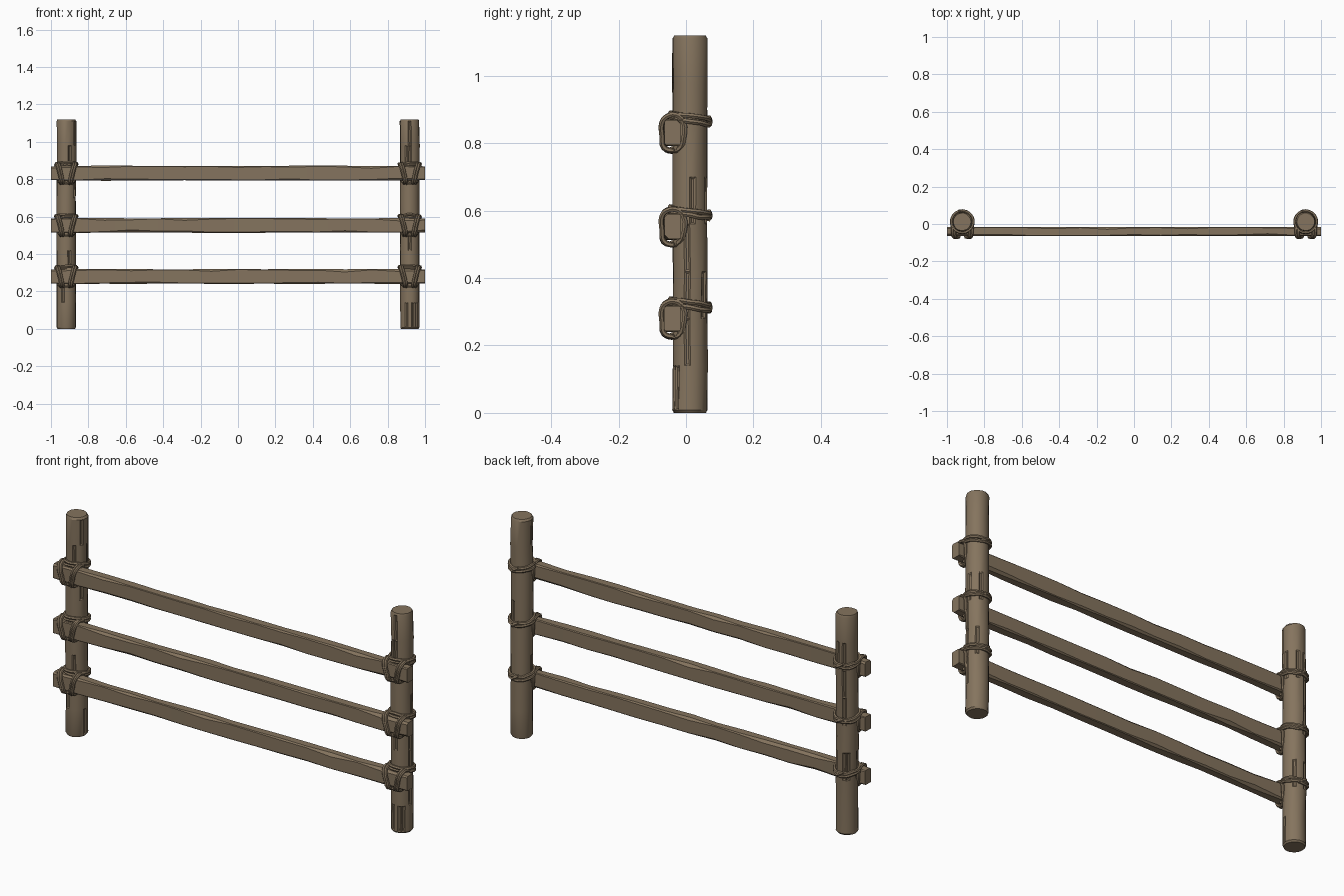
import bpy, bmesh, math, random
from mathutils import Vector

if "Cube" in bpy.data.objects:
    bpy.data.objects.remove(bpy.data.objects["Cube"])

random.seed(4)
wood = bpy.data.materials.new("weathered brown wood")
wood.diffuse_color = (0.235, 0.175, 0.112, 1)
wood.use_nodes = True
wood.node_tree.nodes["Principled BSDF"].inputs["Base Color"].default_value = wood.diffuse_color

POST_X, POST_Y, POST_R, POST_H = 0.918, 0.012, 0.052, 1.12
RAILS = {"top": 0.832, "middle": 0.553, "bottom": 0.28}


def jit(a):
    return random.uniform(-a, a)


def finish(obj, angle=30):
    obj.data.materials.clear()
    obj.data.materials.append(wood)
    bpy.ops.object.select_all(action='DESELECT')
    obj.select_set(True)
    bpy.context.view_layer.objects.active = obj
    bpy.ops.object.shade_smooth_by_angle(angle=math.radians(angle))


def loft(name, rings, crack_every=0):
    """Skin a list of equal-sized rings, cap the ends, gouge some side faces."""
    bm = bmesh.new()
    loops = [[bm.verts.new(p) for p in r] for r in rings]
    n = len(rings[0])
    sides = []
    for a, b in zip(loops, loops[1:]):
        for i in range(n):
            sides.append(bm.faces.new((a[i], a[(i + 1) % n], b[(i + 1) % n], b[i])))
    bm.faces.new(loops[0][::-1])
    bm.faces.new(loops[-1])
    bmesh.ops.recalc_face_normals(bm, faces=bm.faces[:])
    if crack_every:
        picks = random.sample(sides[n:-n], len(sides) // crack_every)
        bmesh.ops.inset_individual(bm, faces=picks, thickness=0.008, depth=-0.004)
    me = bpy.data.meshes.new(name)
    bm.to_mesh(me)
    bm.free()
    obj = bpy.data.objects.new(name, me)
    bpy.context.collection.objects.link(obj)
    finish(obj)


def post(name, x):
    rings = []
    heights = [0, 0.008] + [POST_H * i / 8 for i in range(1, 8)] + [POST_H - 0.01, POST_H]
    for k, z in enumerate(heights):
        r = POST_R - (0.005 if k in (0, len(heights) - 1) else 0)
        ox, oy = jit(0.0015), jit(0.0015)
        ring = []
        for i in range(18):
            a = math.tau * i / 18
            rr = r + jit(0.001)
            ring.append((x + ox + rr * math.cos(a), POST_Y + oy + rr * math.sin(a), z))
        rings.append(ring)
    loft(name, rings, 12)


def rail(name, zc):
    """Squared plank whose worn corners vary along its length."""
    rings = []
    for k in range(15):
        x = -1 + 2 * k / 14
        end = k in (0, 14)
        y0, y1 = -0.064 + jit(0.001), -0.016 + jit(0.001)
        hz = 0.037 if end else 0.039 + jit(0.0015)
        z0, z1 = zc - hz, zc + hz
        c = [0.003 + random.random() ** 3 * 0.012 for _ in range(4)]
        rings.append([(x, y0 + c[0], z0), (x, y1 - c[1], z0), (x, y1, z0 + c[1]),
                      (x, y1, z1 - c[2]), (x, y1 - c[2], z1), (x, y0 + c[3], z1),
                      (x, y0, z1 - c[3]), (x, y0, z0 + c[0])])
    loft(name, rings)


def rope(name, paths, r=0.008):
    """Several smooth rope strands as one object; each path is (points, closed)."""
    cu = bpy.data.curves.new(name, 'CURVE')
    cu.dimensions = '3D'
    cu.bevel_depth = r
    cu.bevel_resolution = 1
    cu.use_fill_caps = True
    for pts, closed in paths:
        sp = cu.splines.new('BEZIER')
        sp.bezier_points.add(len(pts) - 1)
        sp.use_cyclic_u = closed
        sp.resolution_u = 3
        for bp, p in zip(sp.bezier_points, pts):
            bp.co = Vector(p)
            bp.handle_left_type = bp.handle_right_type = 'AUTO'
    obj = bpy.data.objects.new(name, cu)
    bpy.context.collection.objects.link(obj)
    bpy.ops.object.select_all(action='DESELECT')
    obj.select_set(True)
    bpy.context.view_layer.objects.active = obj
    bpy.ops.object.convert(target='MESH')
    finish(bpy.context.view_layer.objects.active, 50)


def lashing(name, x, zc):
    paths = []
    # two turns round the post, dipping at the back
    for dz in (-0.007, 0.007):
        ring = []
        for i in range(12):
            a = math.tau * i / 12
            ring.append((x + 0.058 * math.cos(a), POST_Y + 0.058 * math.sin(a),
                         zc + 0.041 + dz - 0.009 * math.sin(a) + jit(0.003)))
        paths.append((ring, True))
    # loops down the front of the rail, narrowing to the bottom
    side_loop = [(0.054, -0.008, 0.035), (0.050, -0.007, -0.02), (0.038, -0.018, -0.046),
                 (0.029, -0.042, -0.054), (0.029, -0.066, -0.044), (0.036, -0.071, -0.01),
                 (0.046, -0.071, 0.030), (0.051, -0.058, 0.047), (0.053, -0.030, 0.051)]
    for s in (-1, 1):
        for off in (0, -0.012):
            paths.append(([(x + s * (dx + off), y, zc + z + jit(0.002))
                           for dx, y, z in side_loop], True))
    # strand joining the loops under the rail
    paths.append(([(x - 0.04, -0.03, zc - 0.045), (x, -0.05, zc - 0.053),
                   (x + 0.04, -0.03, zc - 0.045)], False))
    # knot at the back
    paths.append(([(x - 0.02, 0.068, zc + 0.045), (x, 0.071, zc + 0.032),
                   (x + 0.02, 0.067, zc + 0.022)], False))
    rope(name, paths)


for side, s in (("left", -1), ("right", 1)):
    post(side + "_post", s * POST_X)
    for level, z in RAILS.items():
        lashing(f"{side}_{level}_rope", s * POST_X, z)
for level, z in RAILS.items():
    rail(level + "_rail", z)
